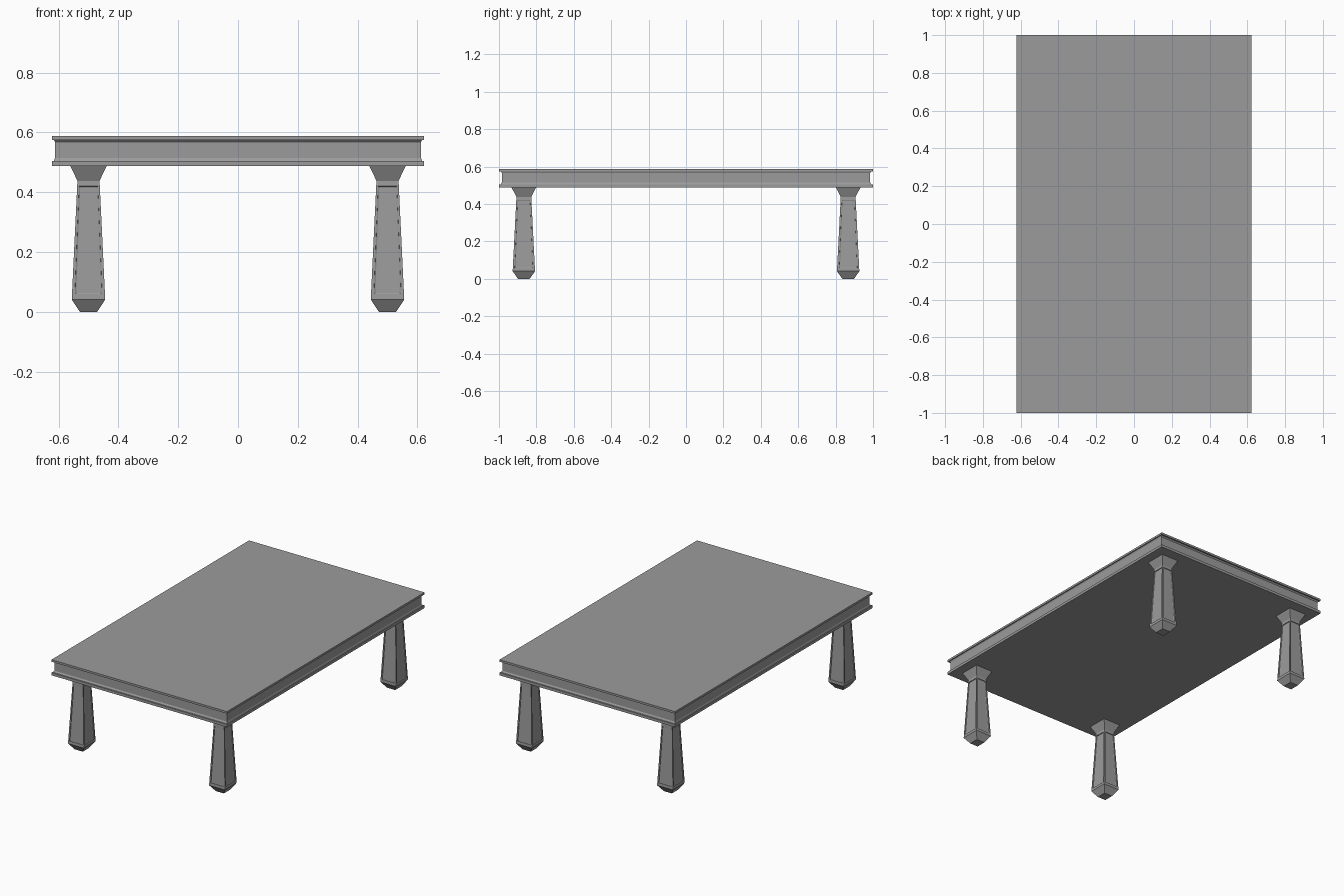
import bpy
import bmesh
from mathutils import Vector

cube = bpy.data.objects.get("Cube")
if cube:
    bpy.data.objects.remove(cube, do_unlink=True)

grey = bpy.data.materials.new("plain grey")
grey.use_nodes = True
COLOUR = (0.33, 0.33, 0.33, 1)
grey.diffuse_color = COLOUR
grey.node_tree.nodes["Principled BSDF"].inputs["Base Color"].default_value = COLOUR

CORNERS = ((-1, -1), (1, -1), (1, 1), (-1, 1))


def bridge(bm, a, b):
    """Join two four-cornered rings with quads."""
    n = len(a)
    return [bm.faces.new((a[i], a[(i + 1) % n], b[(i + 1) % n], b[i])) for i in range(n)]


def loft(bm, sections):
    """Stack rectangles (half width, half depth, height) and cap the ends."""
    rings = [[bm.verts.new((sx * w, sy * d, z)) for sx, sy in CORNERS] for w, d, z in sections]
    bands = [bridge(bm, a, b) for a, b in zip(rings, rings[1:])]
    bm.faces.new(rings[0][::-1])
    bm.faces.new(rings[-1])
    return bands


def sink_panel(bm, face, rings):
    """Replace a face by nested frames given as (side margin, end margin, depth)."""
    previous = list(face.verts)
    p = [v.co.copy() for v in previous]
    face.normal_update()
    normal = face.normal.copy()
    bm.faces.remove(face)
    for mu, mv, depth in rings:
        ring = []
        for u, v in ((mu, mv), (1 - mu, mv), (1 - mu, 1 - mv), (mu, 1 - mv)):
            point = p[0].lerp(p[1], u).lerp(p[3].lerp(p[2], u), v)
            ring.append(bm.verts.new(point - normal * depth))
        bridge(bm, previous, ring)
        previous = ring
    bm.faces.new(previous)


def to_mesh(bm, name):
    bmesh.ops.recalc_face_normals(bm, faces=bm.faces)
    mesh = bpy.data.meshes.new(name)
    bm.to_mesh(mesh)
    bm.free()
    mesh.materials.append(grey)
    return mesh


def place(mesh, name, location=(0, 0, 0)):
    obj = bpy.data.objects.new(name, mesh)
    obj.location = Vector(location)
    bpy.context.collection.objects.link(obj)


# Tabletop: two lips with a recessed band between them
bm = bmesh.new()
band_profile = [(0, 0.488), (0, 0.505), (0.006, 0.505), (0.01, 0.515),
                (0.01, 0.567), (0.006, 0.575), (0, 0.575), (0, 0.588)]
loft(bm, [(0.622 - inset, 1 - 1.5 * inset, z) for inset, z in band_profile])
place(to_mesh(bm, "tabletop"), "tabletop")

# Leg: pointed foot, tapered shaft with sunken panels, flared head
bm = bmesh.new()
leg_profile = [(0.029, 0), (0.056, 0.041), (0.037, 0.438), (0.061, 0.488)]
bands = loft(bm, [(w, w * 1.07, z) for w, z in leg_profile])
for face in bands[1]:
    sink_panel(bm, face, [(0.085, 0.045, 0), (0.09, 0.046, 0.004), (0.13, 0.054, 0.006)])
leg = to_mesh(bm, "leg")
for sx, sy in CORNERS:
    name = ("front" if sy < 0 else "back") + ("_left" if sx > 0 else "_right") + "_leg"
    place(leg, name, (sx * 0.5, sy * 0.867, 0))
